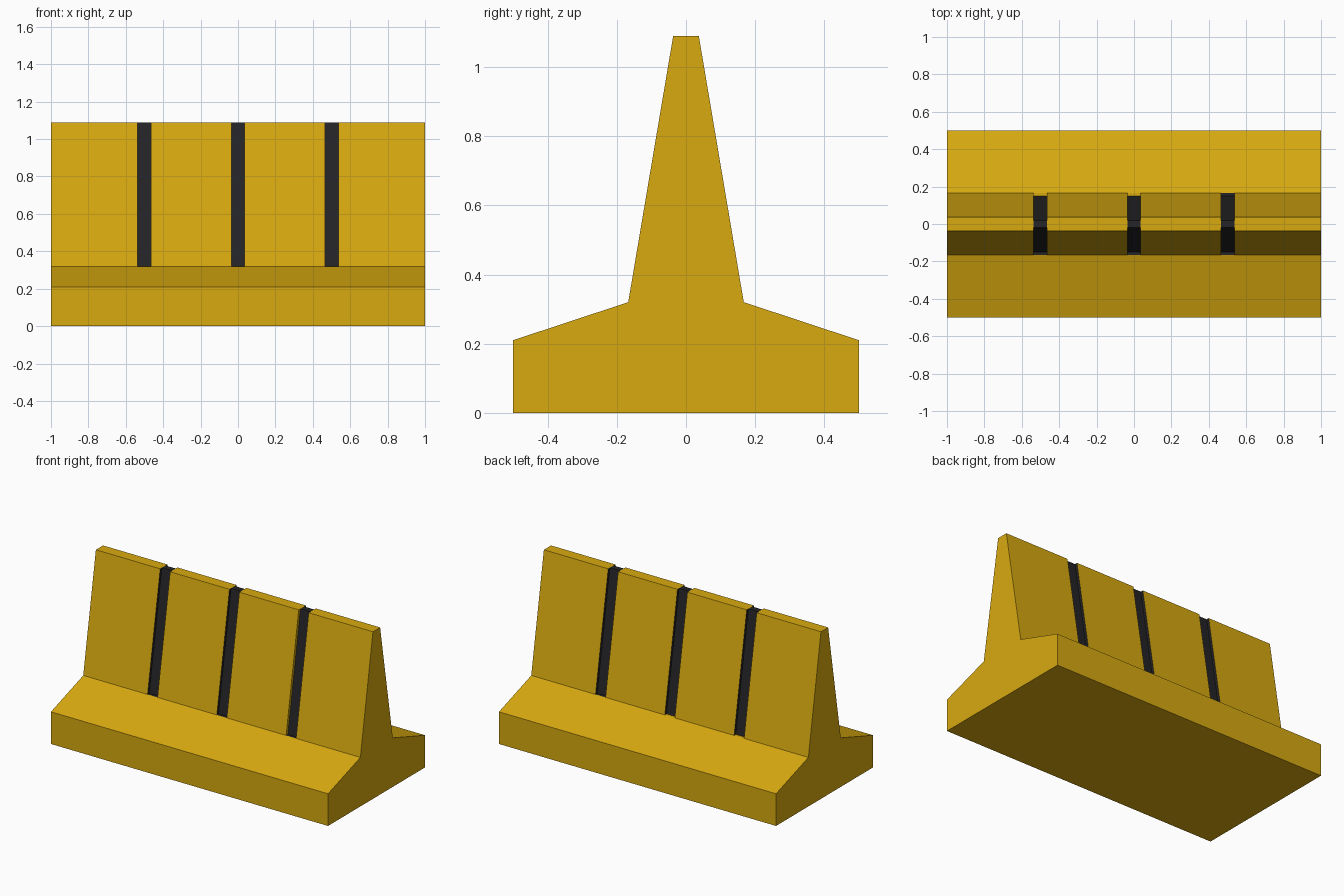
import bpy
import bmesh

cube = bpy.data.objects.get("Cube")
if cube:
    bpy.data.objects.remove(cube, do_unlink=True)


def flat_material(name, colour):
    mat = bpy.data.materials.new(name)
    mat.use_nodes = True
    mat.diffuse_color = colour
    mat.node_tree.nodes["Principled BSDF"].inputs["Base Color"].default_value = colour
    return mat


YELLOW, BLACK = 0, 1
GROOVE_CENTRES = (-0.5, 0.0, 0.5)
HALF_GROOVE = 0.036
DEPTH = 0.018
WAIST, CREST = 0.32, 1.09


def section(depth):
    """Half outline of the barrier, mirrored front to back; depth sinks the wall."""
    half = [(0.5, 0), (0.5, 0.21), (0.167, WAIST),
            (0.167 - depth, WAIST), (0.037 - depth, CREST)]
    return [(-y, z) for y, z in half] + half[::-1]


bm = bmesh.new()


def add_ring(x, depth):
    return [bm.verts.new((x, y, z)) for y, z in section(depth)]


# Rings along the length: full wall, sunken at each groove
stations = [(-1, 0)]
for c in GROOVE_CENTRES:
    left, right = c - HALF_GROOVE, c + HALF_GROOVE
    stations += [(left, 0), (left, DEPTH), (right, DEPTH), (right, 0)]
stations.append((1, 0))
rings = [add_ring(x, depth) for x, depth in stations]

# Skin between neighbouring rings
count = len(rings[0])
for a, b in zip(rings, rings[1:]):
    for i in range(count):
        j = (i + 1) % count
        bm.faces.new((a[i], a[j], b[j], b[i]))

# End caps
bm.faces.new(rings[0])
bm.faces.new(rings[-1])

# Drop the empty faces where neighbouring rings coincide, then weld
empty = [f for f in bm.faces if f.calc_area() < 1e-6]
bmesh.ops.delete(bm, geom=empty, context='FACES')
bmesh.ops.remove_doubles(bm, verts=bm.verts, dist=1e-5)
bmesh.ops.recalc_face_normals(bm, faces=bm.faces)

# Grooves are black above the waist, apart from two back ledges and one front cheek
for f in bm.faces:
    p = f.calc_center_median()
    in_groove = any(abs(p.x - c) < HALF_GROOVE + 0.001 for c in GROOVE_CENTRES)
    if not in_groove or p.z < WAIST - 0.001:
        continue
    back_ledge = p.z < WAIST + 0.01 and p.y > 0 and p.x < 0.3
    front_cheek = f.normal.x > 0.9 and p.y < 0 and p.x > 0.3
    if not (back_ledge or front_cheek):
        f.material_index = BLACK

mesh = bpy.data.meshes.new("barrier")
bm.to_mesh(mesh)
bm.free()
mesh.materials.append(flat_material("barrier yellow", (0.69, 0.4, 0.005, 1)))
mesh.materials.append(flat_material("groove black", (0.018, 0.018, 0.02, 1)))
barrier = bpy.data.objects.new("barrier", mesh)
bpy.context.scene.collection.objects.link(barrier)
